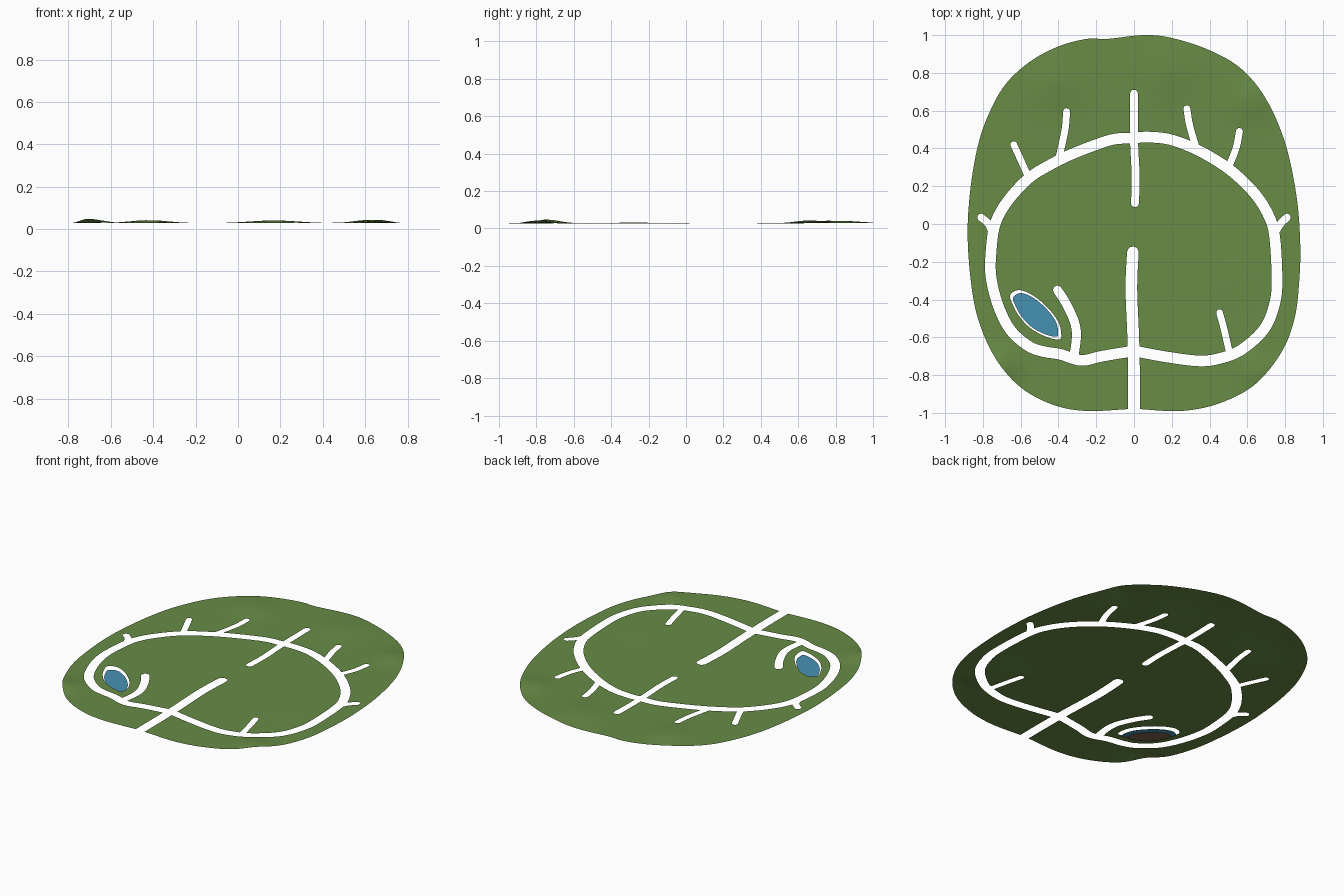
import bpy, bmesh, math
from mathutils import Vector
from mathutils.geometry import delaunay_2d_cdt, interpolate_bezier

cube = bpy.data.objects.get("Cube")
if cube:
    bpy.data.objects.remove(cube, do_unlink=True)

GROUND_Z = 0.028
WATER_Z = 0.014


def material(name, colour):
    mat = bpy.data.materials.new(name)
    mat.use_nodes = True
    mat.diffuse_color = (*colour, 1)
    for node in mat.node_tree.nodes:
        if node.type == 'BSDF_PRINCIPLED':
            node.inputs["Base Color"].default_value = (*colour, 1)
    return mat


grass = material("grass green", (.138, .262, .061))
water = material("water blue", (.061, .283, .456))
earth = material("earth brown", (.2, .13, .08))


def smooth(points, closed=False, steps=6):
    """Pass a smooth curve through a few points."""
    pts = [Vector(p) for p in points]
    count = len(pts)

    def at(i):
        return pts[i % count] if closed else pts[max(0, min(count - 1, i))]

    result = []
    for i in range(count if closed else count - 1):
        start, end = at(i), at(i + 1)
        handle_a = start + (end - at(i - 1)) / 6
        handle_b = end - (at(i + 2) - start) / 6
        result += interpolate_bezier(start, handle_a, handle_b, end, steps + 1)[:-1]
    return result if closed else result + [pts[-1]]


def stroke(points, width):
    """Turn a centre line into a closed strip with round ends."""
    line = smooth(points)
    radius = width / 2
    left, right = [], []
    for i, p in enumerate(line):
        along = (line[min(i + 1, len(line) - 1)] - line[max(i - 1, 0)]).normalized()
        side = Vector((-along.y, along.x)) * radius
        left.append(p + side)
        right.append(p - side)

    def cap(centre, rim):
        spoke = rim - centre
        angle = math.atan2(spoke.y, spoke.x)
        turns = [angle - math.pi * k / 6 for k in range(1, 6)]
        return [centre + Vector((math.cos(t), math.sin(t))) * radius for t in turns]

    return left + cap(line[-1], left[-1]) + right[::-1] + cap(line[0], right[0])


def inside(p, polygon):
    odd = False
    previous = polygon[-1]
    for corner in polygon:
        if (corner.y > p.y) != (previous.y > p.y):
            t = (p.y - corner.y) / (previous.y - corner.y)
            if p.x < corner.x + t * (previous.x - corner.x):
                odd = not odd
        previous = corner
    return odd


def add_object(name, bm, mat):
    mesh = bpy.data.meshes.new(name)
    bm.to_mesh(mesh)
    bm.free()
    mesh.materials.append(mat)
    for face in mesh.polygons:
        face.use_smooth = True
    obj = bpy.data.objects.new(name, mesh)
    bpy.context.collection.objects.link(obj)
    return obj


# Lawn outline
outline = smooth([
    (-.14, .98), (.05, 1), (.2, .985), (.4, .92), (.57, .82), (.7, .66), (.8, .43),
    (.86, .15), (.88, -.1), (.875, -.3), (.85, -.5), (.78, -.68), (.64, -.85),
    (.45, -.95), (.25, -.99), (.03, -.98), (-.03, -.98), (-.25, -.99), (-.42, -.96),
    (-.58, -.88), (-.7, -.76), (-.79, -.6), (-.85, -.4), (-.88, -.1), (-.87, .15),
    (-.83, .4), (-.77, .58), (-.68, .74), (-.55, .86), (-.4, .94), (-.25, .98)], True)

# Loop path, in two halves that overlap under the middle paths
loop_right = [(-.01, .455), (.08, .46), (.2, .445), (.35, .385), (.51, .285),
              (.64, .16), (.715, .04), (.745, -.07), (.757, -.29), (.745, -.42),
              (.69, -.555), (.57, -.665), (.46, -.71), (.35, -.725), (.18, -.705),
              (-.01, -.67)]
loop_left = [(.01, .455), (-.1, .45), (-.2, .42), (-.34, .365), (-.45, .31),
             (-.56, .24), (-.67, .12), (-.735, 0), (-.757, -.15), (-.757, -.28),
             (-.72, -.43), (-.655, -.56), (-.56, -.645), (-.48, -.675), (-.39, -.69),
             (-.28, -.722), (-.17, -.7), (.01, -.67)]

# Side paths and middle paths, each with its width
side_paths = [
    (.042, [(0, .69), (0, .45), (.009, .25), (.005, .11)]),
    (.062, [(-.006, -.15), (-.014, -.34), (-.004, -.6), (0, -.8), (0, -1.1)]),
    (.048, [(-.405, -.35), (-.36, -.42), (-.315, -.52), (-.305, -.6), (-.32, -.71)]),
    (.036, [(.453, -.47), (.475, -.55), (.505, -.68)]),
    (.04, [(-.81, .035), (-.77, 0), (-.75, -.05)]),
    (.04, [(.81, .035), (.775, 0), (.745, -.05)]),
    (.036, [(-.637, .42), (-.6, .34), (-.56, .25)]),
    (.037, [(-.357, .595), (-.365, .5), (-.395, .36)]),
    (.037, [(.28, .61), (.295, .52), (.33, .4)]),
    (.037, [(.558, .49), (.54, .4), (.5, .3)])]

# Pond opening
pond = smooth([
    (-.655, -.375), (-.61, -.35), (-.54, -.375), (-.46, -.44), (-.4, -.52),
    (-.385, -.59), (-.4, -.612), (-.47, -.595), (-.55, -.55), (-.61, -.485),
    (-.645, -.42)], True)

openings = [pond, stroke(loop_right, .057), stroke(loop_left, .057)]
openings += [stroke(line, width) for width, line in side_paths]

# Gentle mounds: place, height, spread
mounds = [((-.42, .76), .014, .13), ((.17, .82), .013, .16), ((.62, .66), .016, .1),
          ((-.7, -.74), .02, .09), ((.65, -.78), .016, .09), ((.55, -.28), .004, .12)]


def ground_height(p):
    return GROUND_Z + sum(h * math.exp(-((p - Vector(c)).length / r) ** 2)
                          for c, h, r in mounds)


# Lawn: triangulate with every outline as a constraint, leaving the paths open
verts, edges = [], []
for polygon in [outline] + openings:
    first, size = len(verts), len(polygon)
    verts += [p.to_2d() for p in polygon]
    edges += [(first + i, first + (i + 1) % size) for i in range(size)]
STEP = .04
for i in range(-22, 23):
    for j in range(-25, 26):
        p = Vector((i * STEP + .003, j * STEP + .007))
        if inside(p, outline) and not any(inside(p, hole) for hole in openings):
            verts.append(p)
points, _, triangles, *_ = delaunay_2d_cdt(verts, edges, [], 0, 1e-5)

bm = bmesh.new()
corners = [bm.verts.new((p.x, p.y, ground_height(p))) for p in points]
for triangle in triangles:
    middle = sum((points[k] for k in triangle), Vector((0, 0))) / 3
    if inside(middle, outline) and not any(inside(middle, hole) for hole in openings):
        bm.faces.new([corners[k] for k in triangle])
bmesh.ops.delete(bm, geom=[v for v in bm.verts if not v.link_faces], context='VERTS')
bm.normal_update()
for face in bm.faces:
    if face.normal.z < 0:
        face.normal_flip()
add_object("lawn", bm, grass)


# Pond water and pond bed
def pond_sheet(name, scale, z, mat):
    centre = sum((p.to_2d() for p in pond), Vector((0, 0))) / len(pond)
    rim = [centre + (p.to_2d() - centre) * scale for p in pond]
    bm = bmesh.new()
    face = bm.faces.new([bm.verts.new((p.x, p.y, z)) for p in rim])
    face.normal_update()
    if face.normal.z < 0:
        face.normal_flip()
    add_object(name, bm, mat)


pond_sheet("pond_water", .88, WATER_Z, water)
pond_sheet("pond_bed", .72, 0, earth)
